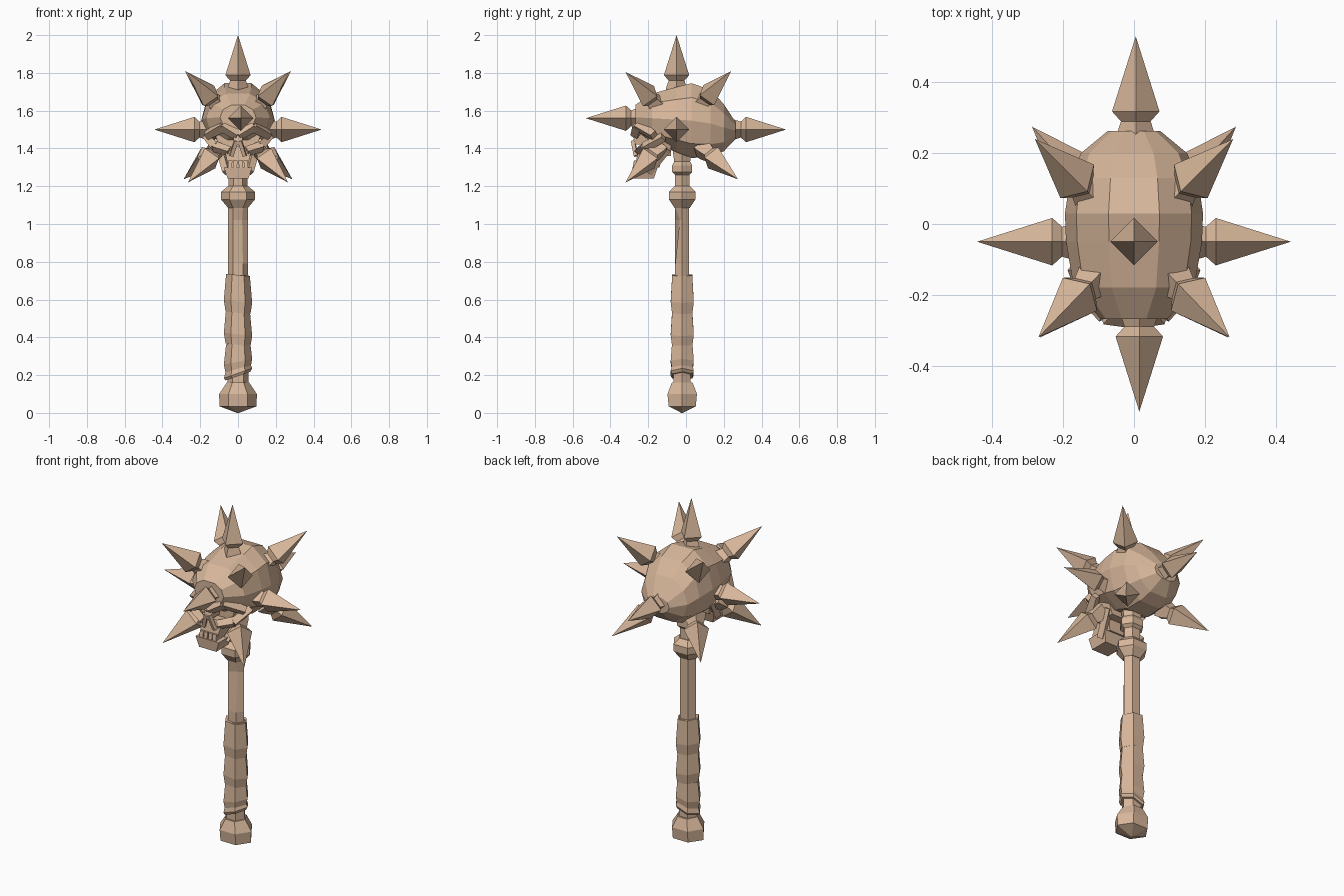
import bpy, bmesh
from math import sin, cos, pi, copysign
from mathutils import Vector

if "Cube" in bpy.data.objects:
    bpy.data.objects.remove(bpy.data.objects["Cube"])

bone = bpy.data.materials.new("tan_bone")
bone.use_nodes = True
COLOR = (0.68, 0.47, 0.325, 1)
bone.diffuse_color = COLOR
bone.node_tree.nodes["Principled BSDF"].inputs["Base Color"].default_value = COLOR


def loft(name, rings):
    """Skin a list of equal-length point rings and cap both ends."""
    bm = bmesh.new()
    loops = [[bm.verts.new(p) for p in ring] for ring in rings]
    n = len(loops[0])
    for a, b in zip(loops, loops[1:]):
        for i in range(n):
            j = (i + 1) % n
            bm.faces.new((a[i], a[j], b[j], b[i]))
    bm.faces.new(loops[0][::-1])
    bm.faces.new(loops[-1])
    bmesh.ops.remove_doubles(bm, verts=bm.verts, dist=0.0005)
    bmesh.ops.recalc_face_normals(bm, faces=bm.faces)
    mesh = bpy.data.meshes.new(name)
    bm.to_mesh(mesh)
    bm.free()
    mesh.materials.append(bone)
    obj = bpy.data.objects.new(name, mesh)
    bpy.context.collection.objects.link(obj)
    return obj


def hex_ring(z, rx, ry, tilt=0.0, cy=-0.02):
    pts = []
    for i in range(6):
        x, y = rx * cos(i * pi / 3), ry * sin(i * pi / 3) / sin(pi / 3)
        pts.append(Vector((x, cy + y, z + tilt * x)))
    return pts


def block(name, low, high):
    """Tapered box; each end is (z, half width, front y, back y, centre x)."""
    def ring(z, w, f, b, x):
        return [(x - w, f, z), (x + w, f, z), (x + w, b, z), (x - w, b, z)]
    return loft(name, [ring(*low), ring(*high)])


def bar(name, a, b, ra, rb):
    """Four-sided bar between two points."""
    a, b = Vector(a), Vector(b)
    q = (b - a).to_track_quat('Z', 'Y')
    def ring(c, r):
        return [c + q @ Vector((r * cos(k * pi / 2), r * sin(k * pi / 2), 0)) for k in range(4)]
    return loft(name, [ring(a, ra), ring(b, rb)])


# Pommel
loft("pommel", [hex_ring(*r) for r in (
    (0.0, 0.005, 0.004), (0.035, 0.098, 0.072), (0.1, 0.1, 0.078),
    (0.16, 0.06, 0.055))])

# Grip core and overlapping wraps
loft("grip_core", [hex_ring(0.15, 0.056, 0.045), hex_ring(0.73, 0.056, 0.045)])
for i, (lo, hi, tilt) in enumerate(((0.195, 0.245, 0.35), (0.225, 0.375, 0.2),
                                    (0.36, 0.545, -0.12), (0.53, 0.73, -0.1))):
    mid = lo + (hi - lo) * 0.3
    loft(f"grip_wrap_{i + 1}", [
        hex_ring(lo, 0.066, 0.054, tilt), hex_ring(mid, 0.075, 0.061, tilt),
        hex_ring(hi, 0.063, 0.053, -0.1 if i == 3 else tilt)])

# Shaft with a chipped front edge
shaft = [hex_ring(z, 0.052, 0.037) for z in (0.7, 0.79, 1.02, 1.09)]
shaft[2][5] += Vector((-0.004, 0.024, 0))
loft("shaft", shaft)

# Collar and neck
loft("collar", [hex_ring(*r) for r in (
    (1.085, 0.052, 0.04), (1.13, 0.09, 0.07), (1.17, 0.09, 0.07), (1.2, 0.054, 0.042))])
loft("neck", [hex_ring(*r) for r in (
    (1.19, 0.05, 0.038), (1.26, 0.05, 0.038), (1.275, 0.07, 0.053),
    (1.31, 0.07, 0.053), (1.33, 0.055, 0.042), (1.42, 0.065, 0.055))])


# Cranium lofted front to back: y, half width, bottom, top
def skull_ring(y, w, lo, hi):
    pts = []
    for i in range(10):
        c, s = cos(i * pi / 5), sin(i * pi / 5)
        c = copysign(abs(c) ** 0.85, c)
        pts.append((w * c, y, (lo + hi) / 2 + (hi - lo) / 2 * s / 0.95))
    return pts


loft("cranium", [skull_ring(*s) for s in (
    (-0.268, 0.095, 1.5, 1.63), (-0.18, 0.17, 1.43, 1.69), (-0.05, 0.192, 1.38, 1.725),
    (0.03, 0.195, 1.35, 1.745), (0.13, 0.18, 1.355, 1.71), (0.2, 0.15, 1.385, 1.635),
    (0.262, 0.075, 1.45, 1.54))])

# Face: socket backing, upper jaw, lower jaw
block("socket_backing", (1.36, 0.085, -0.2, -0.08, 0), (1.52, 0.135, -0.2, -0.08, 0))
block("upper_jaw", (1.3, 0.05, -0.27, -0.14, 0), (1.41, 0.075, -0.25, -0.12, 0))
block("lower_jaw", (1.24, 0.055, -0.28, -0.17, 0), (1.3, 0.075, -0.285, -0.15, 0))
block("nose_bridge", (1.42, 0.02, -0.285, -0.19, 0), (1.5, 0.03, -0.265, -0.19, 0))
for s, side in ((1, "left"), (-1, "right")):
    bar("brow_" + side, (0, -0.265, 1.47), (s * 0.08, -0.25, 1.52), 0.03, 0.034)
    bar("outer_brow_" + side, (s * 0.075, -0.25, 1.52), (s * 0.165, -0.17, 1.47), 0.034, 0.026)
    bar("cheekbone_" + side, (s * 0.045, -0.25, 1.385), (s * 0.125, -0.215, 1.41), 0.026, 0.03)
    bar("outer_cheek_" + side, (s * 0.12, -0.22, 1.405), (s * 0.165, -0.12, 1.46), 0.03, 0.025)
    bar("nose_edge_" + side, (s * 0.01, -0.28, 1.44), (s * 0.036, -0.265, 1.36), 0.014, 0.014)
    bar("jaw_hinge_" + side, (s * 0.06, -0.2, 1.275), (s * 0.095, -0.1, 1.4), 0.025, 0.025)
    for k in (0.015, 0.042):
        block("tooth_" + side, (1.295, 0.01, -0.282, -0.25, s * k),
              (1.335, 0.012, -0.276, -0.24, s * k))


# Spikes: stem, flared shoulder and four-sided point
def spike(name, tip, direction):
    tip = Vector(tip)
    q = Vector(direction).to_track_quat('Z', 'Y')
    rings = []
    for d, r in ((0.31, 0.06), (0.28, 0.055), (0.24, 0.042), (0.212, 0.067), (0, 0)):
        rings.append([tip + q @ Vector((r * cos(k * pi / 2), r * sin(k * pi / 2), -d))
                      for k in range(4)])
    loft(name, rings)


spike("top_spike", (0, -0.05, 2.0), (0, 0, 1))
spike("front_spike", (0.015, -0.53, 1.56), (0, -1, 0))
spike("back_spike", (0.005, 0.53, 1.5), (0, 1, 0))
centre = Vector((0, -0.04, 1.51))
for s, side in ((1, "left"), (-1, "right")):
    spike(side + "_spike", (s * 0.443, -0.05, 1.5), (s, 0, 0))
    for where, tip in (("upper_front", (0.27, -0.32, 1.805)), ("upper_back", (0.28, 0.24, 1.81)),
                       ("lower_front", (0.265, -0.32, 1.22)), ("lower_back", (0.288, 0.275, 1.237))):
        p = Vector((s * tip[0], tip[1], tip[2]))
        spike(f"{where}_{side}_spike", p, p - centre)
